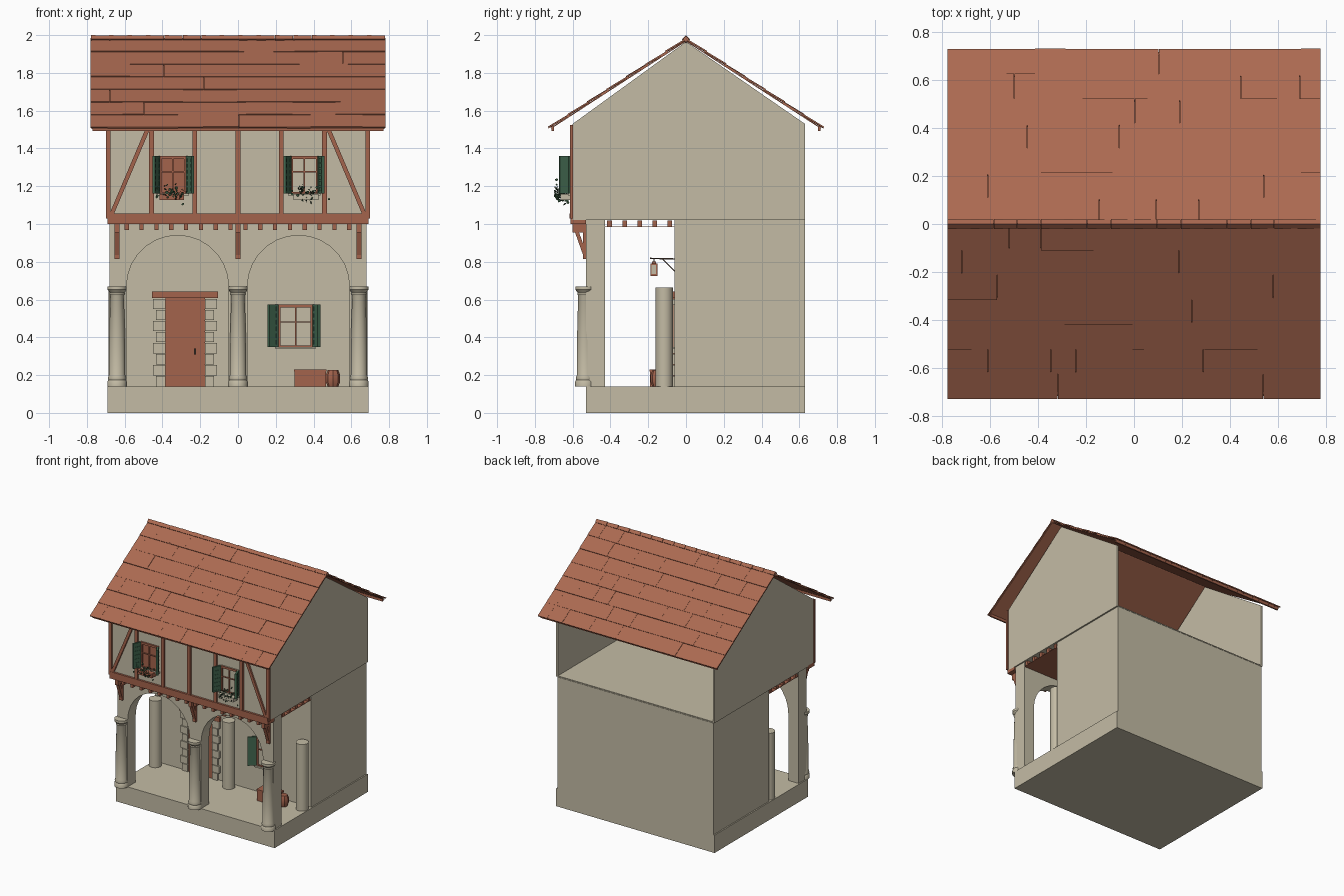
import bpy, bmesh, math, random
from mathutils import Matrix, Vector

random.seed(4)
cube = bpy.data.objects.get("Cube")
if cube:
    bpy.data.objects.remove(cube, do_unlink=True)


def material(name, rgb):
    m = bpy.data.materials.new(name)
    m.use_nodes = True
    m.diffuse_color = (*rgb, 1)
    m.node_tree.nodes["Principled BSDF"].inputs["Base Color"].default_value = (*rgb, 1)
    return m


STONE = material("warm stone", (.55, .5, .375))
WOOD = material("red brown timber", (.37, .125, .072))
TILE = material("clay tile", (.41, .143, .082))
GREEN = material("shutter green", (.055, .14, .08))
LEAF = material("leaf green", (.03, .07, .035))
IRON = material("dark iron", (.06, .04, .03))


def finish(bm, name, mat, smooth=False):
    bmesh.ops.recalc_face_normals(bm, faces=bm.faces)
    mesh = bpy.data.meshes.new(name)
    bm.to_mesh(mesh)
    bm.free()
    mesh.materials.append(mat)
    ob = bpy.data.objects.new(name, mesh)
    bpy.context.collection.objects.link(ob)
    if smooth:
        bpy.ops.object.select_all(action='DESELECT')
        ob.select_set(True)
        bpy.context.view_layer.objects.active = ob
        bpy.ops.object.shade_smooth_by_angle(angle=math.radians(40))
    return ob


def add_box(bm, size, matrix):
    bmesh.ops.create_cube(bm, size=1, matrix=matrix @ Matrix.Diagonal((*size, 1)))


def add_span(bm, x, y, z):
    size = (x[1] - x[0], y[1] - y[0], z[1] - z[0])
    add_box(bm, size, Matrix.Translation((sum(x) / 2, sum(y) / 2, sum(z) / 2)))


def spans(name, mat, *items):
    bm = bmesh.new()
    for item in items:
        add_span(bm, *item)
    return finish(bm, name, mat)


def add_bar(bm, a, b, depth, width):
    a, b = Vector(a), Vector(b)
    turn = (b - a).to_track_quat('Z', 'Y').to_matrix().to_4x4()
    add_box(bm, (depth, width, (b - a).length), Matrix.Translation((a + b) / 2) @ turn)


def prism(name, mat, points, direction):
    bm = bmesh.new()
    face = bm.faces.new([bm.verts.new(p) for p in points])
    out = bmesh.ops.extrude_face_region(bm, geom=[face])["geom"]
    bmesh.ops.translate(bm, verts=[v for v in out if isinstance(v, bmesh.types.BMVert)], vec=direction)
    return finish(bm, name, mat)


def lathe(name, mat, x, y, profile, sides=24):
    bm = bmesh.new()
    for (r0, z0), (r1, z1) in zip(profile, profile[1:]):
        bmesh.ops.create_cone(bm, segments=sides, radius1=r0, radius2=r1, depth=z1 - z0,
                              matrix=Matrix.Translation((x, y, (z0 + z1) / 2)))
    for r, z in profile[:1] + profile[-1:]:
        bmesh.ops.create_circle(bm, cap_ends=True, segments=sides, radius=r,
                                matrix=Matrix.Translation((x, y, z)))
    bmesh.ops.remove_doubles(bm, verts=bm.verts, dist=.0005)
    return finish(bm, name, mat, True)


# Masonry masses
spans("plinth", STONE, ((-.69, .69), (-.53, .63), (0, .14)))
spans("ground_floor_block", STONE, ((-.68, .68), (-.06, .63), (.14, 1.02)))
spans("upper_floor_slab", STONE, ((-.69, .69), (-.6, .63), (1.022, 1.03)))
spans("upper_front_wall", STONE, ((-.69, .69), (-.6, -.585), (1.03, 1.53)))
for side, x in (("right", -.69), ("left", .675)):
    gable = [(-.6, 1.03), (.63, 1.03), (.63, 1.53), (0, 1.965), (-.6, 1.53)]
    prism(side + "_gable_wall", STONE, [(x, y, z) for y, z in gable], (.015, 0, 0))

# Arcade wall with two round arches
outline = [(-.68, .14)]
for cx in (-.32, .32):
    outline.append((cx - .27, .14))
    for i in range(15):
        a = math.pi * (1 - i / 14)
        outline.append((cx + .27 * math.cos(a), .67 + .27 * math.sin(a)))
    outline.append((cx + .27, .14))
outline += [(.68, .14), (.68, 1.022), (-.68, 1.022)]
prism("arcade_wall", STONE, [(x, -.53, z) for x, z in outline], (0, .1, 0))

# Columns
shaft = [(.052, .14), (.052, .165), (.046, .175), (.049, .185), (.043, .2), (.043, .35),
         (.036, .62), (.041, .63), (.038, .637), (.051, .652), (.051, .67)]
for label, x in (("right", -.64), ("middle", 0), ("left", .64)):
    lathe(label + "_front_column", STONE, x, -.535, shaft)
    lathe(label + "_rear_column", STONE, x, -.115, [(.046, .14), (.046, .665)])

# Porch ceiling and joists
spans("porch_ceiling", WOOD, ((-.68, .68), (-.43, -.06), (.984, .988)))
spans("porch_joists", WOOD, *[((-.68, .68), (y - .012, y + .012), (.988, 1.018))
                              for y in (-.405, -.325, -.245, -.165, -.085)])

# Timber framing on the upper front
bm = bmesh.new()
for i in range(-3, 4):
    x = i * .229
    add_span(bm, (x - .013, x + .013), (-.614, -.598), (1.03, 1.525))
for s in (-1, 1):
    add_bar(bm, (s * .67, -.606, 1.05), (s * .475, -.606, 1.51), .014, .022)
add_span(bm, (-.69, .69), (-.612, -.53), (1.0, 1.03))
add_span(bm, (-.69, .69), (-.616, -.598), (1.03, 1.056))
add_span(bm, (-.69, .69), (-.614, -.598), (1.5, 1.525))
finish(bm, "timber_frame", WOOD)
spans("joist_ends", WOOD, *[((x - .011, x + .011), (-.595, -.53), (.968, 1.0))
                            for x in [(i - 7.5) * .0785 for i in range(16)]])
bm = bmesh.new()
for x in (-.64, 0, .64):
    add_span(bm, (x - .013, x + .013), (-.6, -.53), (.955, 1.0))
    add_span(bm, (x - .013, x + .013), (-.545, -.53), (.815, .96))
    add_bar(bm, (x, -.582, .97), (x, -.534, .835), .026, .02)
finish(bm, "overhang_brackets", WOOD)


# Windows with shutters hinged at their outer edges
def shutter(bm, hinge, tip, z0, z1):
    a, b = Vector(hinge), Vector(tip)
    d = b - a
    turn = Matrix.Translation((*((a + b) / 2), (z0 + z1) / 2)) @ Matrix.Rotation(math.atan2(d.y, d.x), 4, 'Z')
    w, h = d.length, z1 - z0
    add_box(bm, (w, .008, h), turn)
    for s in (-1, 1):
        add_box(bm, (.012, .016, h), turn @ Matrix.Translation((s * (w / 2 - .006), 0, 0)))
    for i in range(7):
        add_box(bm, (w, .014, .012), turn @ Matrix.Translation((0, 0, (i / 6 - .5) * (h - .012))))


def window(name, cx, hw, y, z0, z1, closed, left_tip, right_tip):
    spans(name + "_pane", WOOD if closed else STONE, ((cx - hw, cx + hw), (y - .006, y), (z0, z1)))
    f, zm = .008, z0 + (z1 - z0) * .58
    yy = (y - .014, y)
    spans(name + "_frame", WOOD, ((cx - hw, cx - hw + 2 * f), yy, (z0, z1)),
          ((cx + hw - 2 * f, cx + hw), yy, (z0, z1)),
          ((cx - hw, cx + hw), yy, (z1 - 2 * f, z1)), ((cx - hw, cx + hw), yy, (z0, z0 + f)),
          ((cx - f / 2, cx + f / 2), yy, (z0, z1)), ((cx - hw, cx + hw), yy, (zm - .003, zm + .003)))
    spans(name + "_sill", STONE, ((cx - hw - .01, cx + hw + .01), (y - .025, y), (z0 - .012, z0)))
    bm = bmesh.new()
    shutter(bm, (cx - hw, y - .012), (cx - hw + left_tip[0], y + left_tip[1]), z0, z1)
    shutter(bm, (cx + hw, y - .012), (cx + hw + right_tip[0], y + right_tip[1]), z0, z1)
    finish(bm, name + "_shutters", GREEN)


window("upper_right_window", -.345, .076, -.6, 1.162, 1.36, True, (-.025, -.07), (.03, -.065))
window("upper_left_window", .352, .076, -.6, 1.162, 1.36, False, (-.028, -.07), (.022, -.07))
window("ground_window", .305, .096, -.06, .35, .575, False, (-.048, -.05), (.028, -.06))

# Flower boxes with loose foliage
for label, x in (("right", -.35), ("left", .36)):
    spans(label + "_flower_box", WOOD if x < 0 else STONE,
          ((x - .065, x + .065), (-.665, -.615), (1.128, 1.16)))
    bm = bmesh.new()
    for _ in range(70):
        p = (x + random.gauss(0, .038), random.uniform(-.695, -.62), random.gauss(1.165, .02))
        tilt = Matrix.Rotation(random.uniform(0, 6), 4, Vector((random.random(), 1, random.random())))
        bmesh.ops.create_circle(bm, cap_ends=True, segments=5, radius=random.uniform(.005, .01),
                                matrix=Matrix.Translation(p) @ tilt @ Matrix.Rotation(1.2, 4, 'X'))
    finish(bm, label + "_foliage", LEAF)

# Door with stone quoins, lintel and handle
spans("door", WOOD, ((-.385, -.175), (-.068, -.06), (.14, .61)))
spans("door_lintel", WOOD, ((-.455, -.105), (-.082, -.06), (.608, .642)))
quoins = []
for i in range(8):
    z = (.14 + i * .0585, .194 + i * .0585)
    w = .064 if i % 2 else .048
    quoins += [((-.385 - w, -.385), (-.076, -.06), z), ((-.175, -.175 + w), (-.076, -.06), z)]
spans("door_quoins", STONE, *quoins)
spans("door_handle", IRON, ((-.232, -.222), (-.082, -.068), (.31, .34)))

# Crate and barrel on the porch
spans("crate", WOOD, ((.3, .465), (-.19, -.1), (.14, .225)), ((.296, .469), (-.194, -.096), (.22, .23)))
lathe("barrel", WOOD, .503, -.15, [(.028, .14), (.038, .165), (.038, .2), (.028, .226)], 8)

# Hanging lantern
bm = bmesh.new()
add_bar(bm, (0, -.06, .815), (0, -.19, .818), .007, .007)
add_bar(bm, (0, -.06, .75), (0, -.125, .815), .006, .006)
add_span(bm, (-.002, .002), (-.172, -.168), (.795, .818))
finish(bm, "lantern_bracket", IRON)
spans("lantern_glass", STONE, ((-.014, .014), (-.184, -.156), (.735, .785)))
spans("lantern_caps", WOOD, ((-.019, .019), (-.189, -.151), (.725, .735)),
      ((-.019, .019), (-.189, -.151), (.782, .79)), ((-.01, .01), (-.18, -.16), (.79, .802)),
      *[((x - .003, x + .003), (y - .003, y + .003), (.735, .785))
        for x in (-.015, .015) for y in (-.185, -.155)])

# Tiled roof slopes: a thin deck with overlapping staggered tiles
ROWS, LENGTH, PITCH = 7, .862, math.radians(32.9)
for label, s in (("front", -1), ("back", 1)):
    base = Matrix.Translation((0, 0, 1.978)) @ Matrix.Rotation(0 if s > 0 else math.pi, 4, 'Z') \
        @ Matrix.Rotation(-PITCH, 4, 'X')
    bm = bmesh.new()
    add_box(bm, (1.55, LENGTH - .01, .006), base @ Matrix.Translation((0, LENGTH / 2, -.007)))
    step = LENGTH / ROWS
    for row in range(ROWS):
        x = -.78
        while x < .779:
            w = min(random.uniform(.1, .3), .78 - x)
            if .78 - x - w < .06:
                w = .78 - x
            lift = random.uniform(0, .003)
            place = Matrix.Translation((x + w / 2, (row + .5) * step, lift)) @ Matrix.Rotation(.03, 4, 'X')
            add_box(bm, (w - .0005, step + .008, .008), base @ place)
            x += w
    finish(bm, label + "_roof_tiles", TILE)
    spans(label + "_eave_board", WOOD, ((-.77, .77), tuple(sorted((s * .7, s * .712))), (1.493, 1.52)))

# Ridge caps
bm = bmesh.new()
for i in range(16):
    place = Matrix.Translation((-.78 + .0975 * (i + .5), 0, 1.979)) @ Matrix.Rotation(math.pi / 2, 4, 'Y')
    bmesh.ops.create_cone(bm, cap_ends=True, segments=4, radius1=.021, radius2=.018, depth=.096, matrix=place)
finish(bm, "ridge_caps", TILE)
